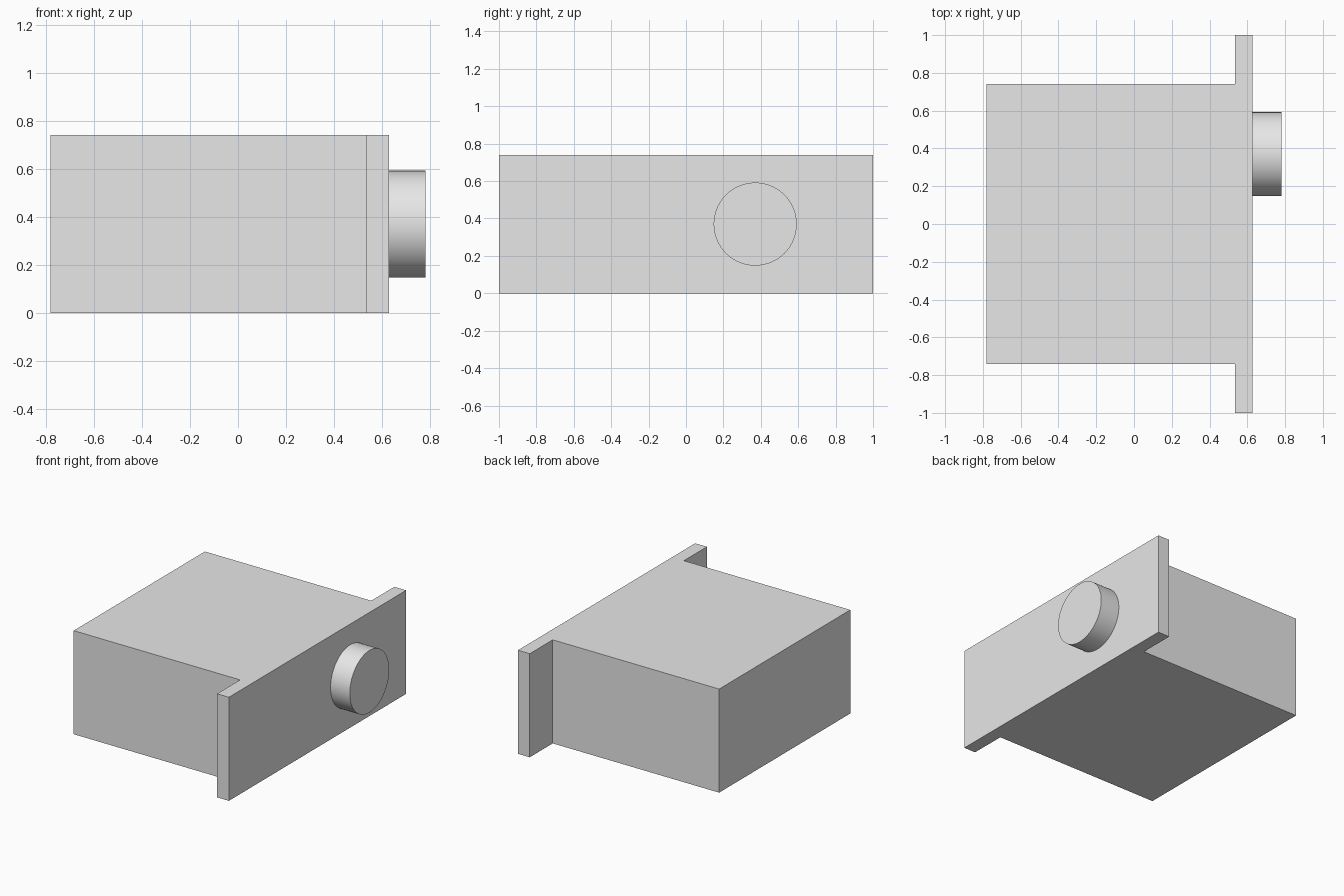
import bpy
import bmesh
from math import radians

cube = bpy.data.objects.get("Cube")
if cube:
    bpy.data.objects.remove(cube, do_unlink=True)

HEIGHT = 0.74

# Single plain grey
grey = bpy.data.materials.new("light_grey")
grey.use_nodes = True
colour = (0.8, 0.8, 0.8, 1)
grey.diffuse_color = colour
grey.node_tree.nodes["Principled BSDF"].inputs["Base Color"].default_value = colour

# Housing and wider front plate: one T-shaped outline, mirrored in y and extruded up
half = [(-0.78, 0.74), (0.535, 0.74), (0.535, 1.0), (0.628, 1.0)]
outline = half + [(x, -y) for x, y in reversed(half)]
bm = bmesh.new()
base = bm.faces.new([bm.verts.new((x, y, 0)) for x, y in outline])
top = bmesh.ops.extrude_face_region(bm, geom=[base])["geom"]
bmesh.ops.translate(bm, vec=(0, 0, HEIGHT),
                    verts=[v for v in top if isinstance(v, bmesh.types.BMVert)])
bmesh.ops.recalc_face_normals(bm, faces=bm.faces)
mesh = bpy.data.meshes.new("housing_with_plate")
bm.to_mesh(mesh)
bm.free()
mesh.materials.append(grey)
housing = bpy.data.objects.new("housing_with_plate", mesh)
bpy.context.collection.objects.link(housing)

# Round knob on the plate
bpy.ops.mesh.primitive_cylinder_add(vertices=96, radius=0.222, depth=0.152,
                                    location=(0.704, 0.37, HEIGHT / 2),
                                    rotation=(0, radians(90), 0))
knob = bpy.context.object
knob.name = "knob"
knob.data.materials.append(grey)
bpy.ops.object.shade_smooth_by_angle(angle=radians(30))
